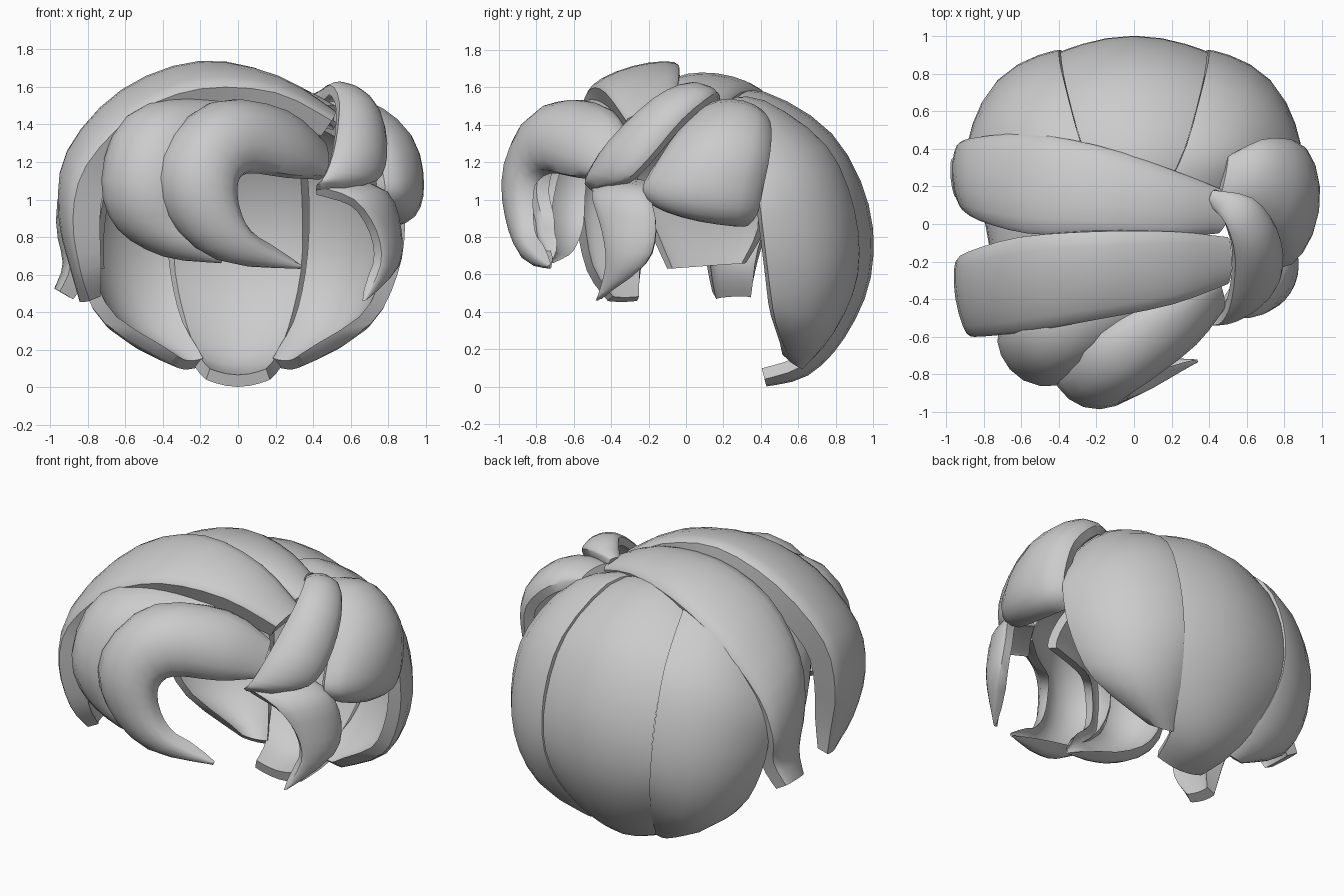
import bpy, bmesh, math
from mathutils import Vector as V

CENTER = V((0, 0, 0.8))
grey = bpy.data.materials.new("hair_grey")
grey.diffuse_color = (0.6, 0.6, 0.6, 1)


def smooth_path(rows, sub):
    """Catmull-Rom interpolation of rows of numbers."""
    out, n = [], len(rows)
    for i in range(n - 1):
        a, b, c, d = rows[max(i - 1, 0)], rows[i], rows[i + 1], rows[min(i + 2, n - 1)]
        for s in range(sub):
            t = s / sub
            out.append([0.5 * (2 * q + (r - p) * t + (2 * p - 5 * q + 4 * r - w) * t * t
                               + (3 * q - p - 3 * r + w) * t ** 3)
                        for p, q, r, w in zip(a, b, c, d)])
    return out + [list(rows[-1])]


def lock(name, rows, power=0.6, wall=0.05, sub=3, across=8):
    """Lofted shell. Each row: left edge xyz, right edge xyz, bulge."""
    st = [(V(r[:3]), V(r[3:6]), max(r[6], 0.005)) for r in smooth_path(rows, sub)]
    mids = [(l + r) / 2 for l, r, h in st]
    bm, rings = bmesh.new(), []
    for i, (l, r, h) in enumerate(st):
        tan = mids[min(i + 1, len(st) - 1)] - mids[max(i - 1, 0)]
        n = tan.cross(r - l).normalized()
        if n.dot(mids[i] - CENTER) < 0:
            n = -n
        w = min(wall, 0.4 * (r - l).length)
        ring = []
        for k in range(across + 1):
            t = 0.5 - 0.5 * math.cos(math.pi * k / across)
            b = max(math.sin(math.pi * t), 0) ** power
            ring.append(l.lerp(r, t) + n * h * b)
        for k in range(across, -1, -1):
            t = 0.5 - 0.5 * math.cos(math.pi * k / across)
            b = max(math.sin(math.pi * t), 0) ** power
            ring.append(l.lerp(r, 0.06 + 0.88 * t) + n * (h * b * 0.85 - w))
        rings.append([bm.verts.new(p) for p in ring])
    m = len(rings[0])
    for a, b in zip(rings, rings[1:]):
        for k in range(m):
            bm.faces.new((a[k], a[(k + 1) % m], b[(k + 1) % m], b[k]))
    # end caps as strips between outer and inner skins
    for ring in (rings[0], rings[-1]):
        for k in range(across):
            bm.faces.new((ring[k], ring[k + 1], ring[m - 2 - k], ring[m - 1 - k]))
    bmesh.ops.recalc_face_normals(bm, faces=bm.faces)
    me = bpy.data.meshes.new(name)
    bm.to_mesh(me)
    bm.free()
    me.materials.append(grey)
    ob = bpy.data.objects.new(name, me)
    bpy.context.collection.objects.link(ob)
    bpy.ops.object.select_all(action='DESELECT')
    ob.select_set(True)
    bpy.context.view_layer.objects.active = ob
    bpy.ops.object.shade_smooth_by_angle(angle=math.radians(40))


# back of the head: middle panel, symmetric about x
mid = [(0.15, 0.15, 1.55, 0.02), (0.27, 0.4, 1.52, 0.06), (0.36, 0.72, 1.3, 0.08),
       (0.39, 0.89, 0.95, 0.09), (0.38, 0.91, 0.6, 0.08), (0.31, 0.79, 0.3, 0.07),
       (0.23, 0.62, 0.11, 0.06), (0.17, 0.42, 0.04, 0.04)]
lock("back_middle_panel", [(-x, y, z, x, y, z, h) for x, y, z, h in mid],
     power=0.9, wall=0.06)

# back side panels, mirrored
side = [(0.18, 0.2, 1.54, 0.45, 0.15, 1.45, 0.02), (0.28, 0.42, 1.53, 0.7, 0.3, 1.3, 0.07),
        (0.37, 0.75, 1.29, 0.86, 0.38, 1.05, 0.1), (0.4, 0.9, 0.95, 0.89, 0.41, 0.85, 0.12),
        (0.38, 0.92, 0.6, 0.85, 0.44, 0.6, 0.13), (0.31, 0.8, 0.31, 0.71, 0.48, 0.34, 0.11),
        (0.2, 0.62, 0.11, 0.36, 0.56, 0.13, 0.04)]
for s, label in ((1, "right"), (-1, "left")):
    lock("back_" + label + "_panel",
         [(s * a, b, c, s * d, e, f, h) for a, b, c, d, e, f, h in side],
         power=0.85, wall=0.07)

# lining below the crossing locks on the left
lock("left_lining", [(-0.45, 0.4, 1.35, -0.45, -0.3, 1.35, 0.05),
                     (-0.68, 0.42, 1.1, -0.68, -0.3, 1.1, 0.05),
                     (-0.76, 0.42, 0.85, -0.74, -0.2, 0.85, 0.05),
                     (-0.78, 0.32, 0.66, -0.74, -0.1, 0.63, 0.04)], wall=0.03)

# two large locks combed over the crown to the left
lock("rear_crown_lock", [
    (0.55, 0.15, 1.45, 0.45, -0.05, 1.48, 0.04), (0.2, 0.29, 1.57, 0.2, -0.07, 1.6, 0.06),
    (-0.2, 0.42, 1.56, -0.2, -0.06, 1.63, 0.07), (-0.57, 0.48, 1.4, -0.57, -0.05, 1.49, 0.07),
    (-0.85, 0.46, 1.1, -0.83, 0.02, 1.22, 0.07), (-0.93, 0.43, 0.85, -0.91, 0.08, 0.93, 0.05),
    (-0.9, 0.38, 0.66, -0.89, 0.11, 0.66, 0.04), (-0.97, 0.35, 0.52, -0.95, 0.14, 0.51, 0.02)],
    power=0.5, wall=0.11)
lock("front_crown_lock", [
    (0.5, -0.07, 1.45, 0.5, -0.32, 1.42, 0.04), (0.2, -0.04, 1.64, 0.2, -0.43, 1.57, 0.05),
    (-0.2, -0.04, 1.72, -0.2, -0.51, 1.59, 0.06), (-0.61, -0.07, 1.57, -0.54, -0.57, 1.46, 0.06),
    (-0.89, -0.15, 1.25, -0.81, -0.6, 1.18, 0.06), (-0.94, -0.2, 0.92, -0.88, -0.59, 0.9, 0.04),
    (-0.88, -0.24, 0.64, -0.84, -0.53, 0.62, 0.03), (-0.84, -0.26, 0.46, -0.79, -0.42, 0.46, 0.02)],
    power=0.5, wall=0.15)

# curling fringe
lock("left_fringe_lock", [
    (0.1, -0.36, 1.5, 0.2, -0.55, 1.2, 0.07), (-0.3, -0.38, 1.52, -0.1, -0.65, 1.2, 0.15),
    (-0.61, -0.48, 1.41, -0.25, -0.76, 1.2, 0.17), (-0.72, -0.57, 1.1, -0.3, -0.8, 1.05, 0.17),
    (-0.64, -0.59, 0.85, -0.25, -0.77, 0.9, 0.14), (-0.4, -0.65, 0.7, -0.15, -0.76, 0.8, 0.08),
    (-0.09, -0.72, 0.66, -0.08, -0.72, 0.69, 0.01)], power=0.55, wall=0.06)
lock("front_fringe_lock", [
    (0.45, -0.3, 1.31, 0.47, -0.46, 1.13, 0.04), (0.2, -0.38, 1.47, 0.3, -0.62, 1.13, 0.14),
    (-0.18, -0.57, 1.48, 0.08, -0.78, 1.16, 0.2), (-0.42, -0.71, 1.2, 0.0, -0.87, 1.09, 0.19),
    (-0.38, -0.77, 0.92, 0.02, -0.88, 0.92, 0.14), (-0.12, -0.77, 0.69, 0.12, -0.85, 0.77, 0.08),
    (0.33, -0.73, 0.63, 0.34, -0.73, 0.65, 0.01)], power=0.5, wall=0.06)

# right side: temple curl, round side lock and sideburn
lock("temple_lock", [
    (0.4, 0.1, 1.53, 0.42, 0.18, 1.56, 0.02), (0.49, 0.0, 1.61, 0.63, 0.14, 1.56, 0.04),
    (0.54, -0.18, 1.52, 0.76, -0.02, 1.43, 0.08), (0.52, -0.41, 1.3, 0.79, -0.2, 1.22, 0.09),
    (0.47, -0.52, 1.14, 0.74, -0.33, 1.1, 0.06), (0.42, -0.54, 1.08, 0.58, -0.48, 1.07, 0.02)])
lock("right_side_lock", [
    (0.45, 0.12, 1.5, 0.5, 0.36, 1.48, 0.03), (0.58, 0.04, 1.43, 0.68, 0.45, 1.42, 0.12),
    (0.73, -0.1, 1.28, 0.84, 0.45, 1.25, 0.16), (0.78, -0.22, 1.1, 0.88, 0.41, 1.05, 0.16),
    (0.78, -0.22, 1.02, 0.86, 0.38, 0.92, 0.13), (0.76, -0.15, 0.96, 0.8, 0.33, 0.86, 0.04)],
    power=0.5)
lock("right_sideburn", [
    (0.42, -0.5, 1.07, 0.62, -0.2, 1.1, 0.02), (0.62, -0.5, 1.0, 0.8, -0.19, 1.02, 0.06),
    (0.74, -0.45, 0.83, 0.86, -0.16, 0.84, 0.05), (0.76, -0.43, 0.65, 0.85, -0.22, 0.65, 0.04),
    (0.67, -0.48, 0.46, 0.69, -0.46, 0.47, 0.01)], wall=0.05)
